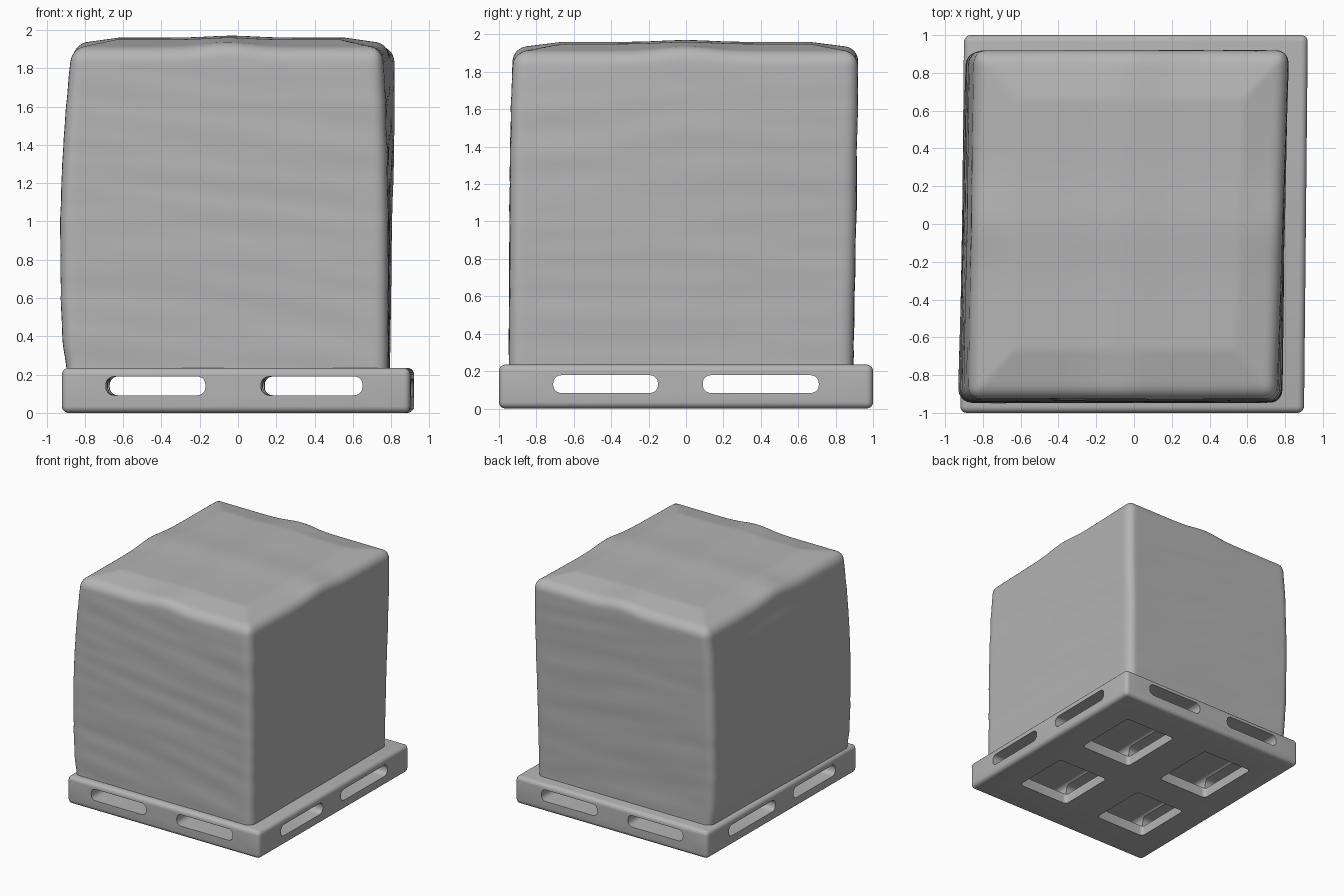
import bpy, bmesh, math
from mathutils import Vector, noise

if "Cube" in bpy.data.objects:
    bpy.data.objects.remove(bpy.data.objects["Cube"])

grey = bpy.data.materials.new("mid_grey")
grey.diffuse_color = (0.46, 0.46, 0.46, 1)
grey.use_nodes = True
grey.node_tree.nodes["Principled BSDF"].inputs["Base Color"].default_value = grey.diffuse_color


def make_object(name, bm):
    bmesh.ops.recalc_face_normals(bm, faces=bm.faces)
    mesh = bpy.data.meshes.new(name)
    bm.to_mesh(mesh)
    bm.free()
    mesh.materials.append(grey)
    ob = bpy.data.objects.new(name, mesh)
    bpy.context.collection.objects.link(ob)
    return ob


def box(name, x, y, z, bevel=0.0, only_axis=None):
    """Box from (min, max) ranges, optionally rounding edges along one axis only."""
    bm = bmesh.new()
    bmesh.ops.create_cube(bm, size=1)
    for v in bm.verts:
        v.co = Vector([lo + (c + 0.5) * (hi - lo) for c, (lo, hi) in zip(v.co, (x, y, z))])
    if bevel:
        edges = [e for e in bm.edges if only_axis is None or
                 abs((e.verts[1].co - e.verts[0].co).normalized()[only_axis]) > 0.9]
        bmesh.ops.bevel(bm, geom=edges, offset=bevel, segments=5, profile=0.5, affect='EDGES')
    return make_object(name, bm)


def smooth(ob, angle):
    bpy.ops.object.select_all(action='DESELECT')
    ob.select_set(True)
    bpy.context.view_layer.objects.active = ob
    bpy.ops.object.shade_smooth_by_angle(angle=math.radians(angle))


def cut(ob, cutter):
    bpy.context.view_layer.objects.active = ob
    mod = ob.modifiers.new("cut", 'BOOLEAN')
    mod.operation, mod.solver, mod.object = 'DIFFERENCE', 'EXACT', cutter
    bpy.ops.object.modifier_apply(modifier=mod.name)
    bpy.data.objects.remove(cutter)


# Pallet: rounded slab with fork tunnels both ways and four openings underneath
pallet = box("pallet", (-0.91, 0.91), (-1, 1), (0, 0.235), 0.035)
slots_x = [(-0.68, -0.16), (0.13, 0.66)]
slots_y = [(-0.71, -0.15), (0.09, 0.71)]
for sx in slots_x:
    cut(pallet, box("tunnel_cutter", sx, (-1.2, 1.2), (0.092, 0.19), 0.042, 1))
for sy in slots_y:
    cut(pallet, box("tunnel_cutter", (-1.2, 1.2), sy, (0.083, 0.178), 0.042, 0))
for sx in slots_x:
    for sy in slots_y:
        cut(pallet, box("opening_cutter", (sx[0] + 0.02, sx[1] - 0.02),
                        (sy[0] + 0.02, sy[1] - 0.02), (-0.1, 0.13), 0.03, 2))
for v in pallet.data.vertices:
    v.co.x += 0.01 * v.co.y
smooth(pallet, 40)

# Wrapped load outline by height: z, left front, left back, right front, right back, front, back
LEVELS = [
    (0.21, -0.895, -0.855, 0.785, 0.795, -0.945, 0.895),
    (0.35, -0.915, -0.875, 0.785, 0.795, -0.945, 0.895),
    (0.60, -0.928, -0.890, 0.785, 0.800, -0.945, 0.900),
    (1.00, -0.930, -0.890, 0.785, 0.805, -0.943, 0.910),
    (1.30, -0.920, -0.885, 0.780, 0.815, -0.940, 0.912),
    (1.60, -0.900, -0.870, 0.770, 0.820, -0.935, 0.918),
    (1.98, -0.862, -0.835, 0.750, 0.818, -0.922, 0.920),
]


def outline(z):
    for a, b in zip(LEVELS, LEVELS[1:]):
        if z <= b[0]:
            break
    t = min(max((z - a[0]) / (b[0] - a[0]), 0), 1)
    return [p + (q - p) * t for p, q in zip(a[1:], b[1:])]


# Wrapped load: dense rounded box fitted to the outline, with film wrinkles
bm = bmesh.new()
bmesh.ops.create_cube(bm, size=2)
bmesh.ops.subdivide_edges(bm, edges=bm.edges[:], cuts=79, use_grid_fill=True)
bmesh.ops.delete(bm, geom=[f for f in bm.faces if f.calc_center_median().z < -0.999],
                 context='FACES')
R = 0.075
for v in bm.verts:
    p = v.co.copy()
    core = Vector((max(-1 + R, min(1 - R, p.x)), max(-1 + R, min(1 - R, p.y)),
                   min(1 - R, p.z)))
    d = p - core
    if d.length > 1e-6:
        p = core + d.normalized() * R
    # raised cross-shaped seams on the top, sagging towards the rim
    ridge = math.exp(-(p.x / 0.2) ** 2) + math.exp(-(p.y / 0.2) ** 2)
    rim = max(abs(p.x), abs(p.y))
    sag = max(0, (rim - 0.72) / 0.28)
    top = 1.95 + 0.01 * ridge - 0.05 * sag * (1 - 0.35 * min(ridge, 1))
    u, t = (p.y + 1) / 2, (p.z + 1) / 2
    z = 0.21 + (top - 0.21) * t
    lf, lb, rf, rb, front, back = outline(z)
    left, right = lf + (lb - lf) * u, rf + (rb - rf) * u
    x = left + (right - left) * (p.x + 1) / 2
    y = front + (back - front) * u
    # wrinkles fade out at the vertical corners and near the top
    w = noise.noise(Vector((x * 1.3, y * 1.3, z * 8 + x * 0.8))) * 0.005
    w *= 1 - max(0, t - 0.9) * 10
    w *= min(1, 0.2 + 4 * (1 - min(abs(p.x), abs(p.y))))
    v.co = (x + w * p.x, y + w * p.y, z)
load = make_object("wrapped_load", bm)
smooth(load, 60)
